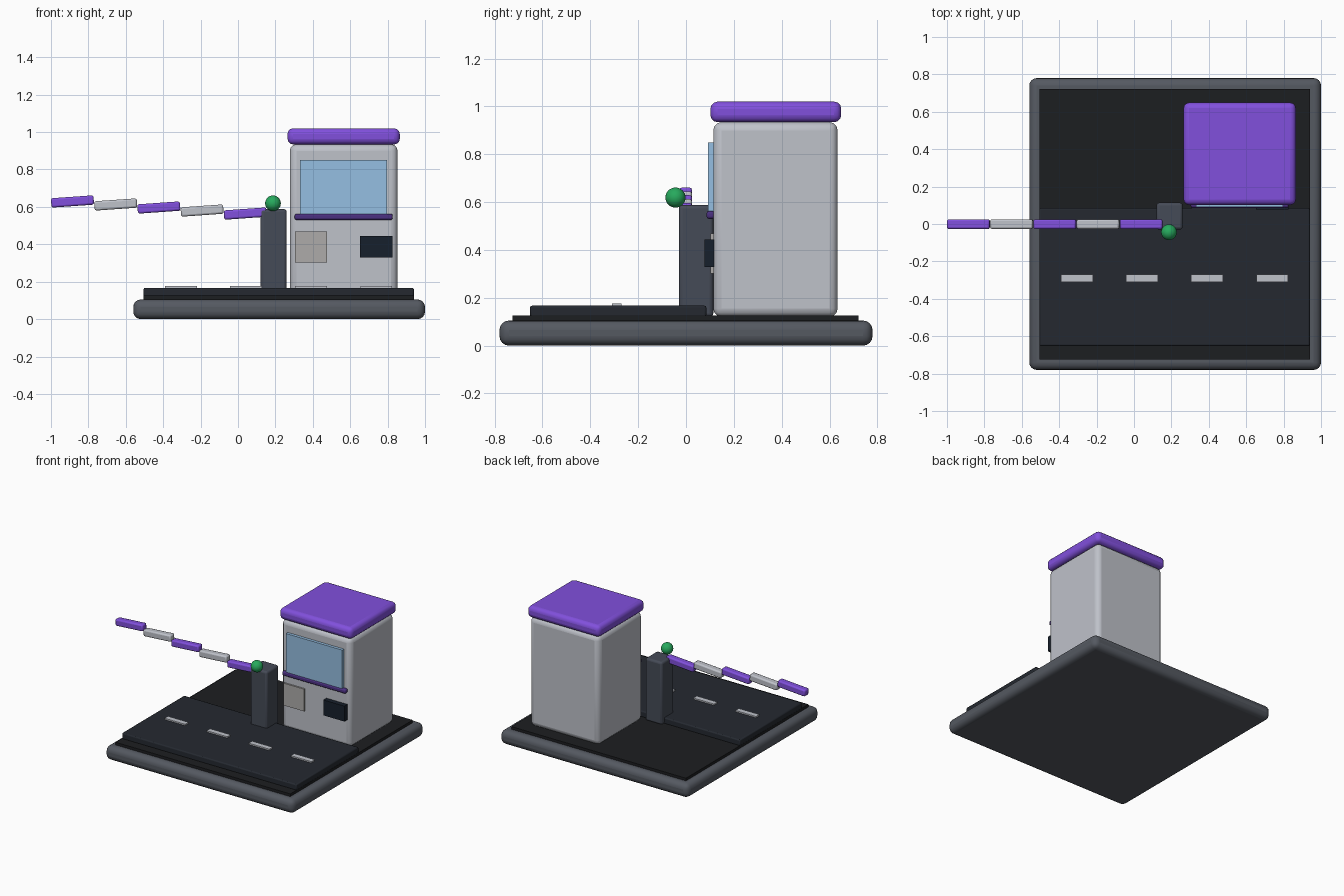
import bpy, math

if "Cube" in bpy.data.objects:
    bpy.data.objects.remove(bpy.data.objects["Cube"])


def material(name, rgb):
    m = bpy.data.materials.new(name)
    m.diffuse_color = (*rgb, 1)
    m.use_nodes = True
    m.node_tree.nodes["Principled BSDF"].inputs["Base Color"].default_value = m.diffuse_color
    return m


STONE = material("slate", (0.09, 0.10, 0.12))
BLACK = material("black", (0.012, 0.013, 0.015))
ASPHALT = material("asphalt", (0.018, 0.022, 0.03))
WALL = material("light_grey", (0.52, 0.54, 0.59))
PURPLE = material("purple", (0.22, 0.08, 0.72))
DARK_PURPLE = material("dark_purple", (0.07, 0.03, 0.22))
GLASS = material("glass", (0.30, 0.52, 0.76))
PANEL = material("panel_grey", (0.42, 0.41, 0.40))
SCREEN = material("screen", (0.008, 0.014, 0.025))
POST = material("post_slate", (0.06, 0.07, 0.095))
GREEN = material("green", (0.02, 0.40, 0.11))


def box(name, x, y, z, mat, bevel=0.0, segments=3, tilt=0.0):
    """Box from (min, max) ranges, with optional rounded edges and tilt about y."""
    pairs = (x, y, z)
    bpy.ops.mesh.primitive_cube_add(size=1, location=[(a + b) / 2 for a, b in pairs])
    o = bpy.context.object
    o.name = name
    o.scale = [b - a for a, b in pairs]
    bpy.ops.object.transform_apply(location=False, rotation=False, scale=True)
    o.rotation_euler.y = tilt
    o.data.materials.append(mat)
    if bevel:
        mod = o.modifiers.new("rounded_edges", 'BEVEL')
        mod.width = bevel
        mod.segments = segments
        bpy.ops.object.shade_smooth_by_angle(angle=math.radians(35))
    return o


# Ground slab, deck and road
box("base", (-0.56, 1.0), (-0.78, 0.78), (0, 0.105), STONE, 0.04, 4)
box("deck", (-0.505, 0.94), (-0.725, 0.722), (0.09, 0.125), BLACK)
box("road", (-0.505, 0.94), (-0.652, 0.085), (0.12, 0.167), ASPHALT, 0.008, 2)
for i in range(4):
    x = -0.39 + i * 0.348
    box(f"lane_dash_{i + 1}", (x, x + 0.17), (-0.31, -0.27), (0.16, 0.177), WALL)

# Booth and its fittings
box("booth", (0.277, 0.853), (0.114, 0.634), (0.12, 0.935), WALL, 0.035)
box("roof", (0.265, 0.865), (0.102, 0.649), (0.934, 1.02), PURPLE, 0.03)
box("window", (0.332, 0.797), (0.092, 0.125), (0.55, 0.85), GLASS)
box("sill", (0.303, 0.827), (0.086, 0.12), (0.53, 0.563), DARK_PURPLE, 0.01, 2)
box("service_panel", (0.305, 0.476), (0.102, 0.125), (0.302, 0.468), PANEL)
box("screen", (0.652, 0.826), (0.078, 0.12), (0.329, 0.444), SCREEN)

# Barrier post, lamp and striped arm
box("barrier_post", (0.12, 0.26), (-0.03, 0.114), (0.12, 0.588), POST, 0.015)
bpy.ops.mesh.primitive_uv_sphere_add(segments=24, ring_count=16, radius=0.042,
                                     location=(0.187, -0.044, 0.619))
lamp = bpy.context.object
lamp.name = "signal_lamp"
lamp.data.materials.append(GREEN)
bpy.ops.object.shade_smooth()
for i in range(5):
    x, z = -0.885 + i * 0.231, 0.629 - i * 0.0162
    box(f"arm_segment_{i + 1}", (x - 0.114, x + 0.114), (-0.027, 0.025),
        (z - 0.025, z + 0.025), WALL if i % 2 else PURPLE, 0.01, 2, -math.radians(4))
